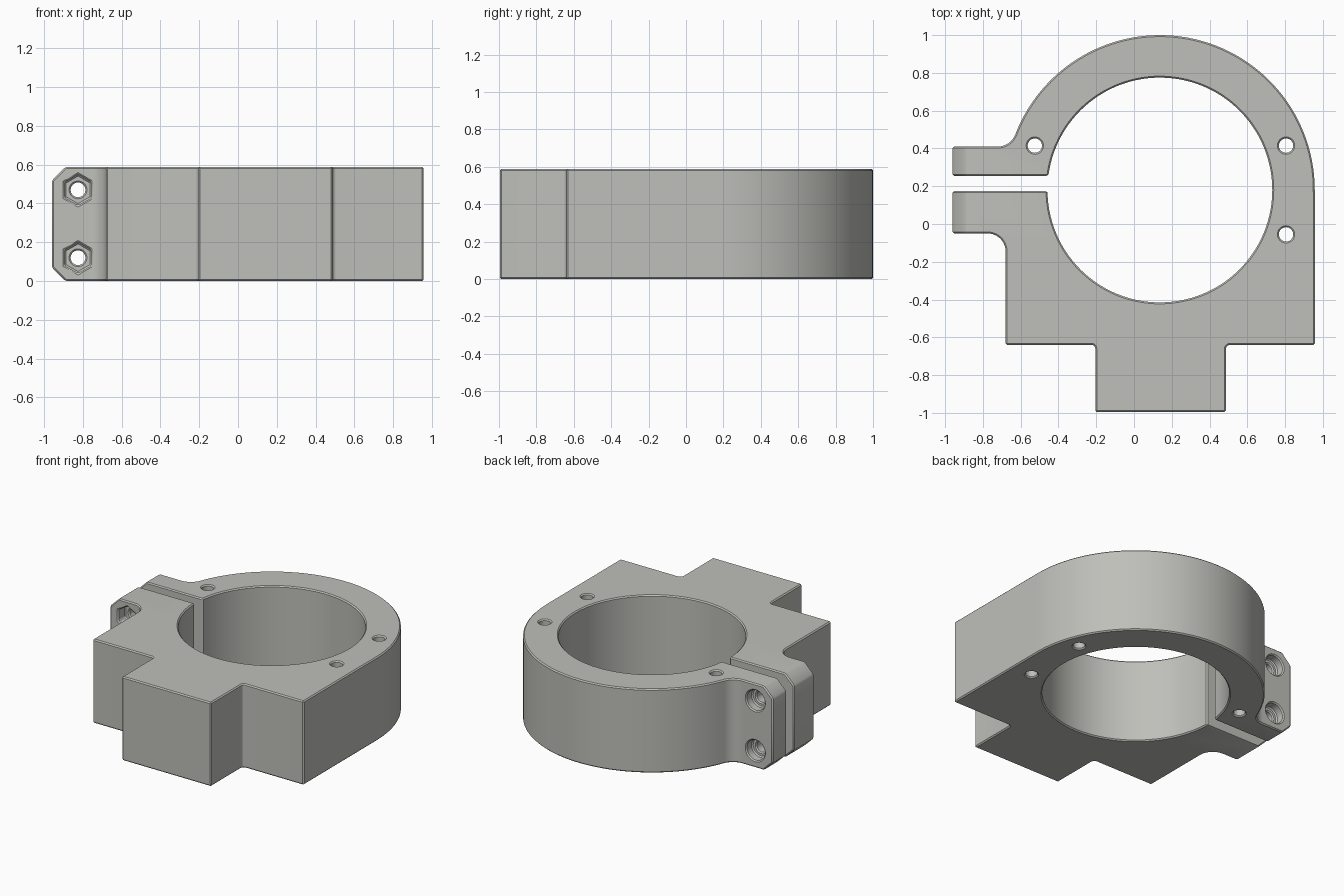
import bpy, bmesh, math
from mathutils import Matrix

if "Cube" in bpy.data.objects:
    bpy.data.objects.remove(bpy.data.objects["Cube"])

HEIGHT = 0.588
CX, CY = 0.137, 0.18          # bore centre
R_OUT, R_IN = 0.82, 0.595
EAR_X = -0.96
SLOT_LOW, SLOT_HIGH = 0.175, 0.255
BOLT_X, BOLT_ZS = -0.825, (0.12, 0.47)

grey = bpy.data.materials.new("light grey")
grey.diffuse_color = (0.52, 0.52, 0.49, 1)
grey.use_nodes = True
grey.node_tree.nodes["Principled BSDF"].inputs["Base Color"].default_value = grey.diffuse_color


def arc(cx, cy, r, a0, a1, n):
    """Points along an arc, angles in radians."""
    return [(cx + r * math.cos(a0 + (a1 - a0) * i / n),
             cy + r * math.sin(a0 + (a1 - a0) * i / n)) for i in range(n + 1)]


def new_object(name, bm):
    bmesh.ops.recalc_face_normals(bm, faces=bm.faces)
    mesh = bpy.data.meshes.new(name)
    bm.to_mesh(mesh)
    bm.free()
    mesh.materials.append(grey)
    obj = bpy.data.objects.new(name, mesh)
    bpy.context.collection.objects.link(obj)
    return obj


def prism(name, points, z0, z1):
    bm = bmesh.new()
    face = bm.faces.new([bm.verts.new((x, y, z0)) for x, y in points])
    ext = bmesh.ops.extrude_face_region(bm, geom=[face])
    verts = [v for v in ext["geom"] if isinstance(v, bmesh.types.BMVert)]
    bmesh.ops.translate(bm, verts=verts, vec=(0, 0, z1 - z0))
    return new_object(name, bm)


def apply(obj, mod):
    bpy.context.view_layer.objects.active = obj
    bpy.ops.object.modifier_apply(modifier=mod.name)


def cut(obj, cutter):
    mod = obj.modifiers.new("cut", 'BOOLEAN')
    mod.operation, mod.solver, mod.object = 'DIFFERENCE', 'EXACT', cutter
    apply(obj, mod)
    bpy.data.objects.remove(cutter)


def drill(obj, x, y, z, radius, depth, axis, sides=32):
    """Cut a round or hexagonal hole centred on a point."""
    bm = bmesh.new()
    bmesh.ops.create_cone(bm, cap_ends=True, segments=sides, radius1=radius,
                          radius2=radius, depth=depth)
    if axis == 'Y':
        bmesh.ops.rotate(bm, verts=bm.verts, matrix=Matrix.Rotation(math.pi / 2, 3, 'X'))
    bmesh.ops.translate(bm, verts=bm.verts, vec=(x, y, z))
    cut(obj, new_object("hole_cutter", bm))


# Clamp outline: front ear, square base with tongue, round back, rear ear, bore
pi = math.pi
r = 0.1
fy = 0.41 + r
fx = CX - math.sqrt((R_OUT + r) ** 2 - (fy - CY) ** 2)
join = math.atan2(fy - CY, fx - CX)
bore_start = pi - math.asin((SLOT_HIGH - CY) / R_IN)
bore_end = -pi - math.asin((SLOT_LOW - CY) / R_IN)

outline = [(EAR_X, SLOT_LOW), (EAR_X, -0.05)]
outline += arc(-0.775, -0.145, 0.095, pi / 2, 0, 10)
outline += [(-0.68, -0.64)]
outline += arc(-0.225, -0.66, 0.02, pi / 2, 0, 5)
outline += [(-0.205, -0.995), (0.487, -0.995)]
outline += arc(0.507, -0.66, 0.02, pi, pi / 2, 5)
outline += [(CX + R_OUT, -0.64)]
outline += arc(CX, CY, R_OUT, 0, join, 60)
outline += arc(fx, fy, r, join - pi, -pi / 2, 8)
outline += [(EAR_X, 0.41), (EAR_X, SLOT_HIGH)]
outline += arc(CX, CY, R_IN, bore_start, bore_end, 110)

clamp = prism("clamp_body", outline, 0, HEIGHT)

# Chamfered ear corners, top and bottom
for z in (0, HEIGHT):
    bm = bmesh.new()
    bmesh.ops.create_cube(bm, size=1)
    s = 0.07 * math.sqrt(2)
    bmesh.ops.scale(bm, verts=bm.verts, vec=(s, 2, s))
    bmesh.ops.rotate(bm, verts=bm.verts, matrix=Matrix.Rotation(pi / 4, 3, 'Y'))
    bmesh.ops.translate(bm, verts=bm.verts, vec=(EAR_X, 0.2, z))
    cut(clamp, new_object("corner_cutter", bm))

# Vertical screw holes through the ring
for x, y in ((-0.525, 0.415), (0.805, 0.415), (0.805, -0.055)):
    drill(clamp, x, y, HEIGHT / 2, 0.038, 1, 'Z')

# Clamp bolt holes with hex nut pockets in front and round counterbores behind
for z in BOLT_ZS:
    drill(clamp, BOLT_X, 0.18, z, 0.038, 1, 'Y')
    drill(clamp, BOLT_X, -0.05, z, 0.08, 0.15, 'Y', 6)
    drill(clamp, BOLT_X, 0.41, z, 0.07, 0.13, 'Y')

# Small chamfer on every sharp edge
bevel = clamp.modifiers.new("edge_chamfer", 'BEVEL')
bevel.width = 0.008
bevel.segments = 1
bevel.limit_method = 'ANGLE'
bevel.angle_limit = math.radians(32)
bevel.use_clamp_overlap = False
apply(clamp, bevel)

bpy.ops.object.select_all(action='DESELECT')
clamp.select_set(True)
bpy.context.view_layer.objects.active = clamp
bpy.ops.object.shade_smooth_by_angle(angle=math.radians(25))
